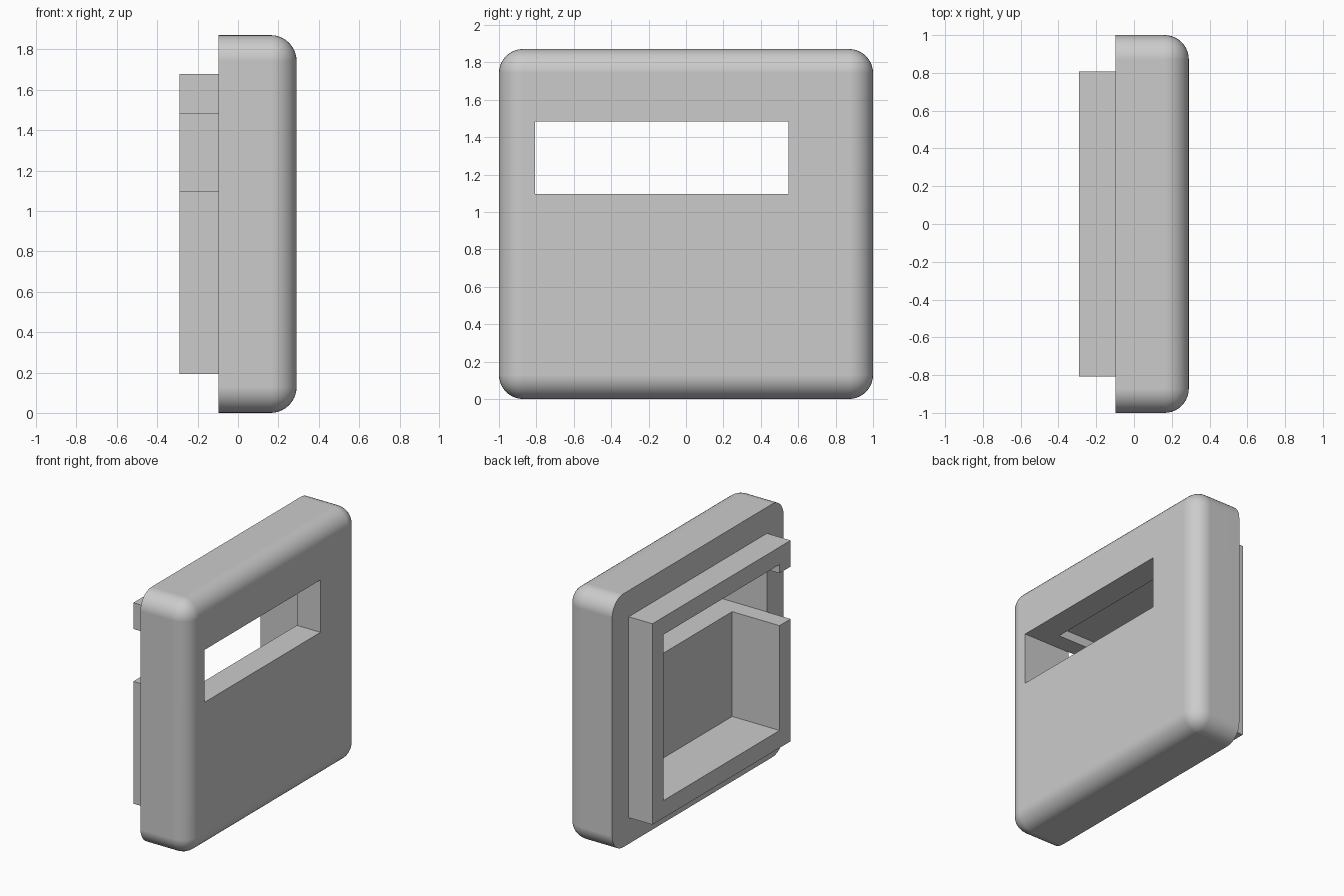
import bpy, bmesh, math

if "Cube" in bpy.data.objects:
    bpy.data.objects.remove(bpy.data.objects["Cube"])

U = 2 / 31  # design unit: the longest side is 31 of these

grey = bpy.data.materials.new("light_grey")
grey.diffuse_color = (0.6, 0.6, 0.6, 1)
grey.use_nodes = True
grey.node_tree.nodes["Principled BSDF"].inputs["Base Color"].default_value = grey.diffuse_color


def box(name, x, y, z, radius=0):
    """Box from (min, max) ranges in design units; rounds all edges but the back (-x) rim."""
    bm = bmesh.new()
    bmesh.ops.create_cube(bm, size=1)
    for v in bm.verts:
        v.co = [U * (r[0] if c < 0 else r[1]) for c, r in zip(v.co, (x, y, z))]
    if radius:
        back = U * x[0] + 1e-5
        edges = [e for e in bm.edges if any(v.co.x > back for v in e.verts)]
        bmesh.ops.bevel(bm, geom=edges, offset=radius * U, segments=10,
                        profile=0.5, affect='EDGES')
    mesh = bpy.data.meshes.new(name)
    bm.to_mesh(mesh)
    bm.free()
    mesh.materials.append(grey)
    obj = bpy.data.objects.new(name, mesh)
    bpy.context.collection.objects.link(obj)
    return obj


# Rounded front plate
cover = box("cover_plate", (-1.5, 4.5), (-15.5, 15.5), (0, 29), radius=2)

# Raised rear collar, hollow pocket behind the plate, and the through slot
steps = (
    ('UNION', box("rear_collar", (-4.5, 0), (-12.5, 12.5), (3, 26))),
    ('DIFFERENCE', box("pocket_cutter", (-6, 1.5), (-10.5, 10.5), (5, 24))),
    ('DIFFERENCE', box("slot_cutter", (-7, 7), (-12.52, 8.5), (17, 23))),
)
bpy.context.view_layer.objects.active = cover
cover.select_set(True)
for operation, tool in steps:
    tool.hide_render = True
    mod = cover.modifiers.new(tool.name, 'BOOLEAN')
    mod.operation, mod.object, mod.solver = operation, tool, 'EXACT'
    bpy.ops.object.modifier_apply(modifier=mod.name)
    bpy.data.objects.remove(tool)

# Smooth fillets with clean flat faces
bpy.ops.object.shade_smooth_by_angle(angle=math.radians(30))
weighted = cover.modifiers.new("flat_face_normals", 'WEIGHTED_NORMAL')
weighted.keep_sharp = True
